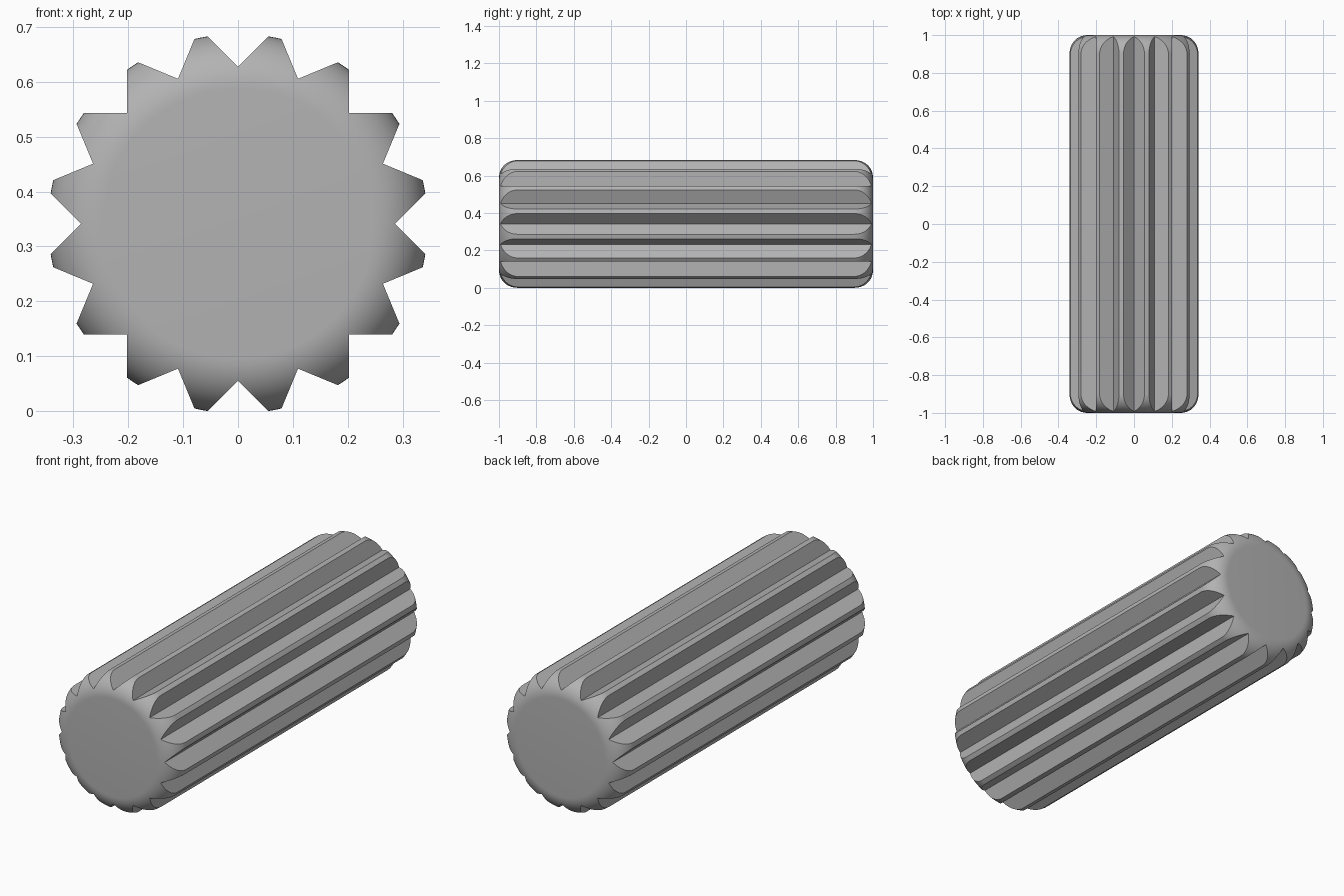
import bpy, bmesh, math

if "Cube" in bpy.data.objects:
    bpy.data.objects.remove(bpy.data.objects["Cube"])

RADIUS, VALLEY, HALF, FILLET = 0.346, 0.286, 1.0, 0.1
GROOVES, CENTRE_Z = 16, 0.3415

grey = bpy.data.materials.new("grey")
grey.diffuse_color = (0.45, 0.45, 0.45, 1)
grey.use_nodes = True
grey.node_tree.nodes["Principled BSDF"].inputs["Base Color"].default_value = grey.diffuse_color


def prism(name, ring, half):
    """Extrude a closed (x, z) outline along y, centred on y = 0."""
    bm = bmesh.new()
    face = bm.faces.new([bm.verts.new((x, -half, z)) for x, z in ring])
    out = bmesh.ops.extrude_face_region(bm, geom=[face])
    new = [v for v in out["geom"] if isinstance(v, bmesh.types.BMVert)]
    bmesh.ops.translate(bm, verts=new, vec=(0, 2 * half, 0))
    bmesh.ops.recalc_face_normals(bm, faces=bm.faces)
    mesh = bpy.data.meshes.new(name)
    bm.to_mesh(mesh)
    bm.free()
    obj = bpy.data.objects.new(name, mesh)
    bpy.context.collection.objects.link(obj)
    obj.location.z = CENTRE_Z
    mesh.materials.append(grey)
    return obj


def polar(r, a):
    return r * math.sin(a), r * math.cos(a)


# Round pin with filleted ends
pin = prism("fluted_dowel", [polar(RADIUS, math.tau * i / 192) for i in range(192)], HALF)
bm = bmesh.new()
bm.from_mesh(pin.data)
rims = [e for e in bm.edges if abs(e.verts[0].co.y - e.verts[1].co.y) < 1e-5]
bmesh.ops.bevel(bm, geom=rims, offset=FILLET, segments=14, profile=0.5, affect='EDGES')
bm.to_mesh(pin.data)
bm.free()

# Star-shaped prism whose notches are right-angled V grooves
half_pitch = math.pi / GROOVES
t = math.tan(half_pitch)
tip = VALLEY * t / (1 - t) / math.sin(half_pitch)
star = prism("groove_cutter",
             [polar(tip if i % 2 else VALLEY, half_pitch * i) for i in range(2 * GROOVES)],
             HALF + 0.2)
star.hide_render = True
star.hide_set(True)

# Keep only the part of the pin inside the star
cut = pin.modifiers.new("grooves", 'BOOLEAN')
cut.operation = 'INTERSECT'
cut.solver = 'EXACT'
cut.object = star
bpy.context.view_layer.objects.active = pin
pin.select_set(True)
bpy.ops.object.modifier_apply(modifier=cut.name)
bpy.data.objects.remove(star)
bpy.ops.object.shade_smooth_by_angle(angle=math.radians(25))
